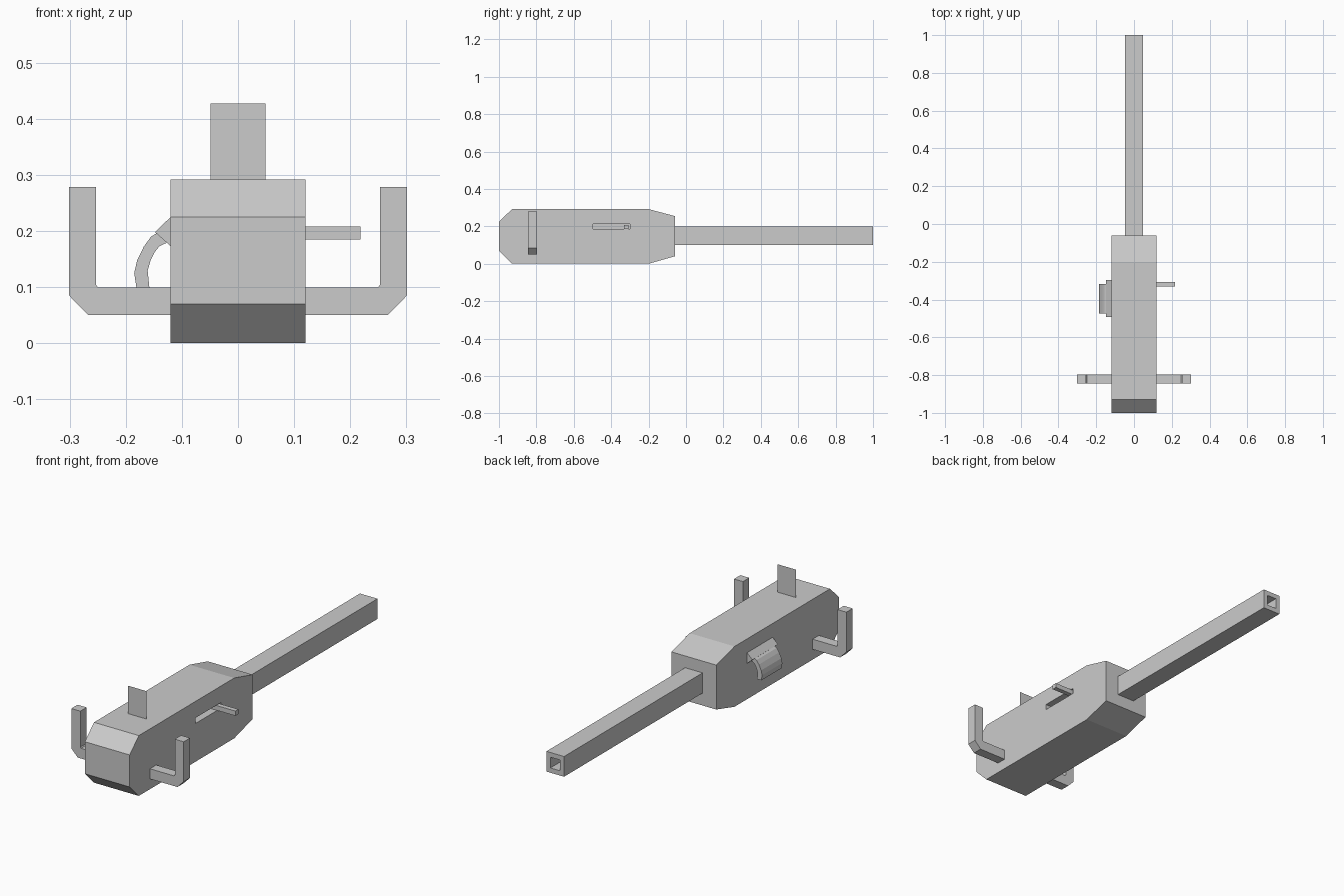
import bpy, bmesh

if "Cube" in bpy.data.objects:
    bpy.data.objects.remove(bpy.data.objects["Cube"])


def prism(name, pts, axis, lo, hi):
    """Extrude a 2D profile along 'x' (points are y,z) or 'y' (points are x,z)."""
    bm = bmesh.new()
    rings = []
    for d in (lo, hi):
        rings.append([bm.verts.new((d, a, b) if axis == 'x' else (a, d, b))
                      for a, b in pts])
    n = len(pts)
    bm.faces.new(rings[0])
    bm.faces.new(rings[1])
    for i in range(n):
        j = (i + 1) % n
        bm.faces.new((rings[0][i], rings[0][j], rings[1][j], rings[1][i]))
    bmesh.ops.recalc_face_normals(bm, faces=bm.faces)
    me = bpy.data.meshes.new(name)
    bm.to_mesh(me)
    bm.free()
    ob = bpy.data.objects.new(name, me)
    bpy.context.collection.objects.link(ob)
    return ob


def box(name, x, y, z):
    return prism(name, [(y[0], z[0]), (y[1], z[0]), (y[1], z[1]), (y[0], z[1])],
                 'x', *x)


def cut(target, cutter):
    mod = target.modifiers.new("cut", 'BOOLEAN')
    mod.operation = 'DIFFERENCE'
    mod.solver = 'EXACT'
    mod.object = cutter
    bpy.context.view_layer.objects.active = target
    bpy.ops.object.modifier_apply(modifier=mod.name)
    bpy.data.objects.remove(cutter)


# Receiver body with chamfered rear and tapered nose, slotted on the right
body = prism("body", [(-1, .07), (-.93, 0), (-.2, 0), (-.06, .04),
                      (-.06, .255), (-.2, .292), (-.93, .292), (-1, .225)],
             'x', -.12, .12)
cut(body, box("slot_cutter", (.08, .15), (-.497, -.30), (.185, .212)))

# Square barrel with a square bore
barrel = box("barrel", (-.047, .047), (-.06, 1), (.10, .198))
cut(barrel, box("bore_cutter", (-.026, .026), (.7, 1.1), (.123, .175)))

# Charging handle sticking out of the slot
box("charging_handle", (.08, .218), (-.331, -.308), (.185, .208))

# Paper-thin rear sight plate
me = bpy.data.meshes.new("rear_sight")
me.from_pydata([(-.049, -.77, .292), (.049, -.77, .292),
                (.049, -.77, .427), (-.049, -.77, .427)], [], [(0, 1, 2, 3)])
bpy.context.collection.objects.link(bpy.data.objects.new("rear_sight", me))

# Pair of L-shaped grips
grip = [(.12, .05), (.267, .05), (.301, .085), (.301, .278), (.253, .278),
        (.253, .104), (.249, .099), (.12, .099)]
for side, s in (("right", 1), ("left", -1)):
    prism("grip_" + side, [(s * x, z) for x, z in grip], 'y', -.845, -.797)

# Ejection port wedge and curved chute on the left
prism("port_wedge", [(-.12, .225), (-.148, .198), (-.12, .173)],
      'y', -.492, -.296)
prism("ejection_chute", [(-.143, .197), (-.155, .19), (-.168, .172),
                         (-.18, .147), (-.185, .125), (-.181, .099),
                         (-.158, .099), (-.161, .129), (-.156, .147),
                         (-.148, .163), (-.14, .173), (-.127, .179)],
      'y', -.473, -.318)
